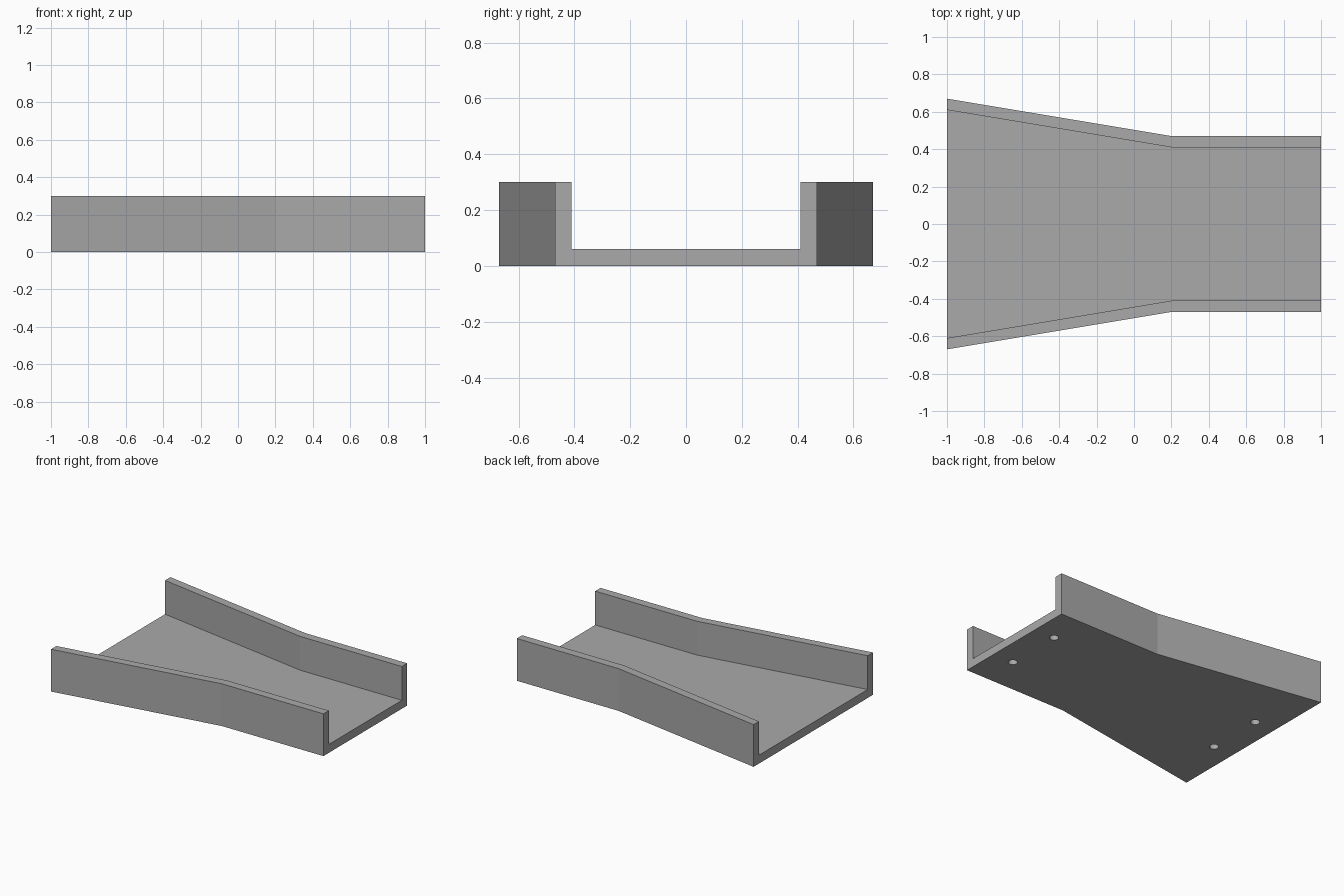
import bpy, bmesh

cube = bpy.data.objects.get("Cube")
if cube:
    bpy.data.objects.remove(cube, do_unlink=True)


def make_material(name, value):
    mat = bpy.data.materials.new(name)
    mat.use_nodes = True
    color = (value, value, value, 1)
    mat.diffuse_color = color
    mat.node_tree.nodes["Principled BSDF"].inputs["Base Color"].default_value = color
    return mat


grey = make_material("plain grey", 0.40)

# Stations along the channel: x and outer half width
STATIONS = [(-1, 0.67), (0.2, 0.47), (1, 0.47)]
WALL, FLOOR, HEIGHT = 0.06, 0.06, 0.30


def section(half):
    """U-shaped cross-section as (y, z) points."""
    inner = half - WALL
    return [(-half, 0), (half, 0), (half, HEIGHT), (inner, HEIGHT),
            (inner, FLOOR), (-inner, FLOOR), (-inner, HEIGHT), (-half, HEIGHT)]


# Tapered channel, lofted through the stations
bm = bmesh.new()
rings = [[bm.verts.new((x, y, z)) for y, z in section(h)] for x, h in STATIONS]
for a, b in zip(rings, rings[1:]):
    for i in range(len(a)):
        j = (i + 1) % len(a)
        bm.faces.new((a[i], a[j], b[j], b[i]))
for ring in (rings[0], rings[-1]):
    bm.faces.new(ring)
bmesh.ops.recalc_face_normals(bm, faces=bm.faces)
mesh = bpy.data.meshes.new("channel")
bm.to_mesh(mesh)
bm.free()
channel = bpy.data.objects.new("channel", mesh)
channel.data.materials.append(grey)
bpy.context.collection.objects.link(channel)

# Four blind mounting holes in the underside
DEPTH = 0.04
for x in (-0.84, 0.84):
    for y in (-0.205, 0.205):
        bpy.ops.mesh.primitive_cylinder_add(vertices=32, radius=0.03, depth=2 * DEPTH, location=(x, y, 0))
        cutter = bpy.context.object
        cutter.name = "hole_cutter"
        cutter.data.materials.append(grey)
        cutter.hide_render = True
        cutter.hide_set(True)
        mod = channel.modifiers.new("mounting_hole", "BOOLEAN")
        mod.operation = "DIFFERENCE"
        mod.solver = "EXACT"
        mod.object = cutter
